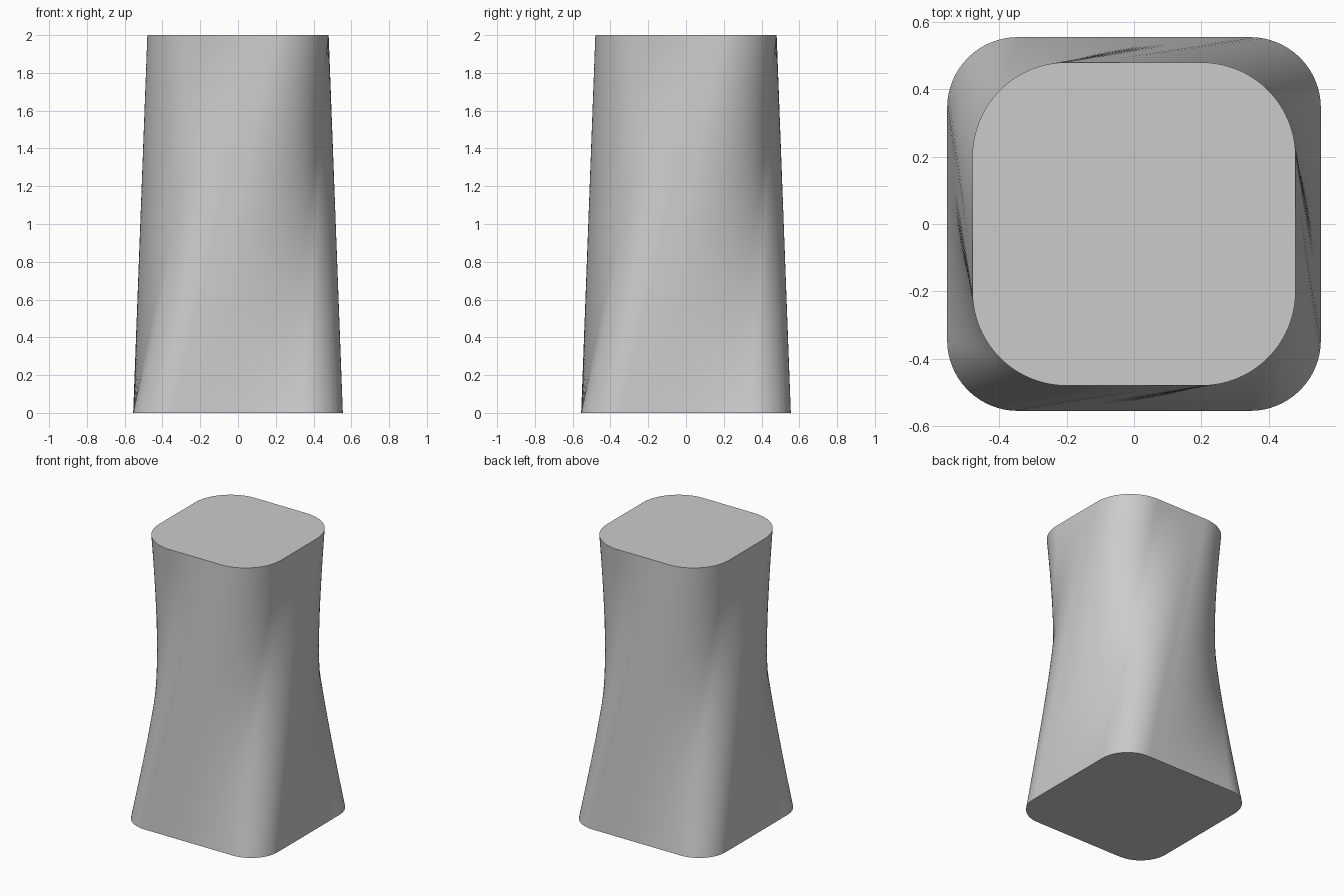
import bpy, bmesh
from math import cos, sin, pi, radians

if "Cube" in bpy.data.objects:
    bpy.data.objects.remove(bpy.data.objects["Cube"])

N, LEVELS, HEIGHT = 192, 48, 2.0


def rounded_square(u, half, r):
    """Point on a rounded square; u counts sides, 0 is the middle of the +x side."""
    side = int(u // 1)
    f = u - side
    flat, arc = half - r, r * pi / 2
    d = f * (2 * flat + arc)
    if d <= flat:
        x, y = half, d
    elif d <= flat + arc:
        a = (d - flat) / r
        x, y = flat + r * cos(a), flat + r * sin(a)
    else:
        x, y = flat - (d - flat - arc), half
    for _ in range(side % 4):
        x, y = -y, x
    return x, y


# Ruled body: bottom outline joined to a top outline shifted an eighth turn
bm = bmesh.new()
rings = []
for k in range(LEVELS + 1):
    t = k / LEVELS
    ring = []
    for i in range(N):
        u = 4 * i / N
        bx, by = rounded_square(u, 0.555, 0.21)
        tx, ty = rounded_square(u + 0.5, 0.48, 0.28)
        ring.append(bm.verts.new((bx + (tx - bx) * t, by + (ty - by) * t, HEIGHT * t)))
    rings.append(ring)

for lo, hi in zip(rings, rings[1:]):
    for i in range(N):
        j = (i + 1) % N
        bm.faces.new((lo[i], lo[j], hi[j], hi[i]))

# Flat end caps
bm.faces.new(rings[0][::-1])
bm.faces.new(rings[-1])

mesh = bpy.data.meshes.new("twisted_column")
bm.to_mesh(mesh)
bm.free()
column = bpy.data.objects.new("twisted_column", mesh)
bpy.context.collection.objects.link(column)
bpy.context.view_layer.objects.active = column
column.select_set(True)
bpy.ops.object.shade_smooth_by_angle(angle=radians(30))
